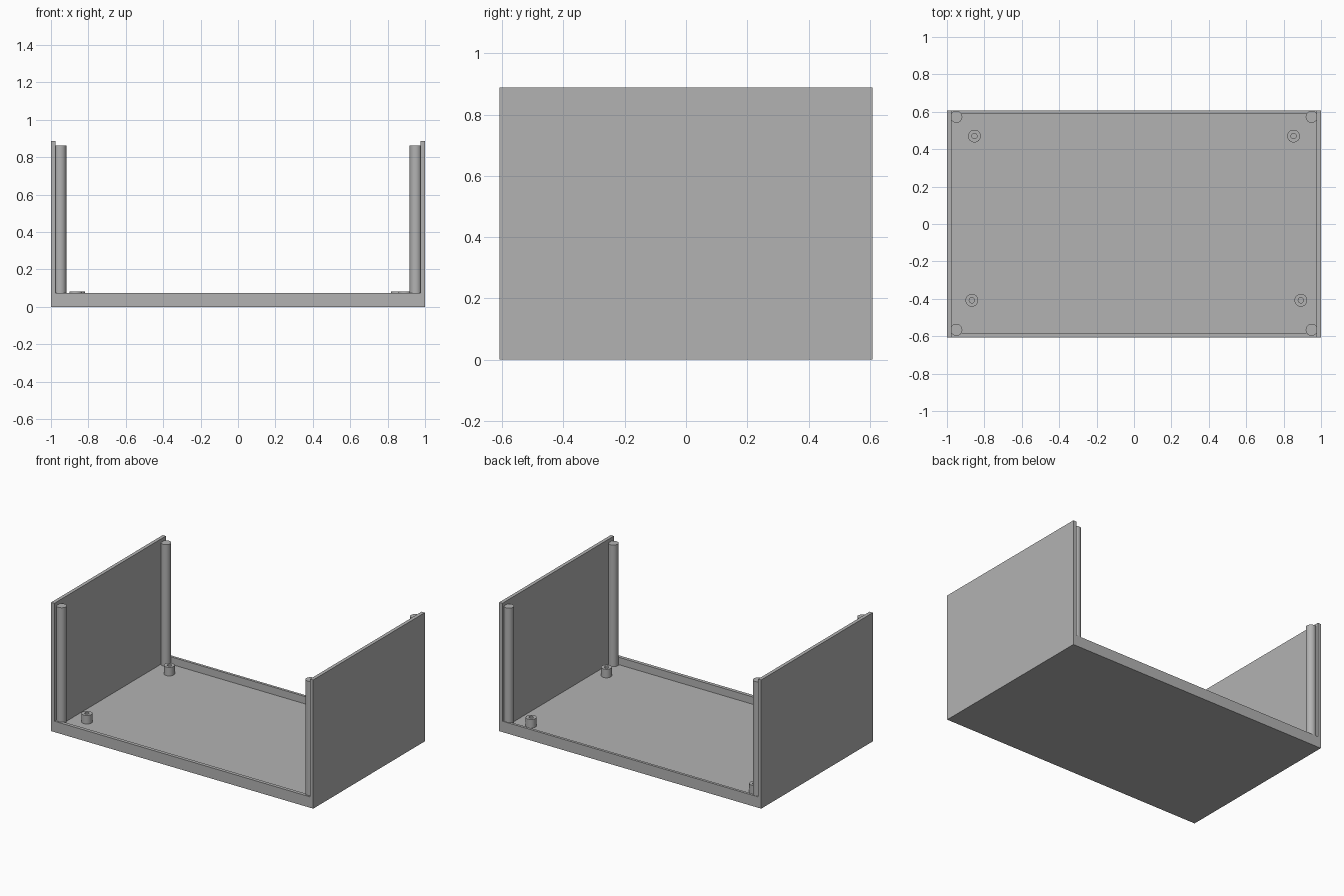
import bpy
import bmesh
from math import radians, tau
from mathutils import Vector

cube = bpy.data.objects.get("Cube")
if cube:
    bpy.data.objects.remove(cube, do_unlink=True)

HALF_X, HALF_Y, HEIGHT = 1.0, 0.608, 0.888
WALL = 0.024       # wall and floor thickness
LIP_TOP = 0.075    # height of the low front and back lips

grey = bpy.data.materials.new("plain grey")
grey.use_nodes = True
grey.diffuse_color = (0.45, 0.45, 0.45, 1)
grey.node_tree.nodes["Principled BSDF"].inputs["Base Color"].default_value = grey.diffuse_color


def box(name, low, high):
    low, high = Vector(low), Vector(high)
    bpy.ops.mesh.primitive_cube_add(size=1, location=(low + high) / 2)
    obj = bpy.context.object
    obj.name = name
    obj.scale = high - low
    bpy.ops.object.transform_apply(location=False, rotation=False, scale=True)
    obj.data.materials.append(grey)
    return obj


def cut(target, cutter):
    mod = target.modifiers.new("cut", "BOOLEAN")
    mod.operation = "DIFFERENCE"
    mod.solver = "EXACT"
    mod.object = cutter
    bpy.context.view_layer.objects.active = target
    bpy.ops.object.modifier_apply(modifier=mod.name)
    bpy.data.objects.remove(cutter, do_unlink=True)


def lathe(name, profile, x, y, steps=32):
    """Turn a closed or axis-to-axis (radius, z) profile about a vertical axis."""
    bm = bmesh.new()
    verts = [bm.verts.new((r, 0, z)) for r, z in profile]
    edges = [bm.edges.new(pair) for pair in zip(verts, verts[1:])]
    bmesh.ops.spin(bm, geom=verts + edges, axis=(0, 0, 1), cent=(0, 0, 0),
                   angle=tau, steps=steps, use_duplicate=False)
    bmesh.ops.remove_doubles(bm, verts=bm.verts, dist=0.0001)
    bmesh.ops.recalc_face_normals(bm, faces=bm.faces)
    mesh = bpy.data.meshes.new(name)
    bm.to_mesh(mesh)
    bm.free()
    mesh.materials.append(grey)
    obj = bpy.data.objects.new(name, mesh)
    obj.location = (x, y, 0)
    bpy.context.collection.objects.link(obj)
    bpy.ops.object.select_all(action="DESELECT")
    obj.select_set(True)
    bpy.context.view_layer.objects.active = obj
    bpy.ops.object.shade_smooth_by_angle(angle=radians(35))


# Tray: a block opened front to back above the lips, then hollowed to the floor
tray = box("tray", (-HALF_X, -HALF_Y, 0), (HALF_X, HALF_Y, HEIGHT))
inner = HALF_X - WALL
cut(tray, box("opening_cutter", (-inner, -1, LIP_TOP), (inner, 1, 1)))
cut(tray, box("floor_cutter", (-inner, -0.584, WALL), (inner, 0.59, 1)))

# Corner posts
for side, x in (("right", -0.95), ("left", 0.95)):
    for end, y in (("front", -0.566), ("back", 0.573)):
        lathe(f"{end}_{side}_post",
              [(0, WALL), (0.032, WALL), (0.032, 0.863), (0, 0.863)], x, y)

# Hollow mounting standoffs
ring = [(0.014, WALL), (0.014, 0.083), (0.034, 0.083), (0.034, WALL), (0.014, WALL)]
for name, x, y in (("front_right", -0.867, -0.408), ("front_left", 0.892, -0.408),
                   ("back_right", -0.853, 0.47), ("back_left", 0.853, 0.47)):
    lathe(f"{name}_standoff", ring, x, y)
